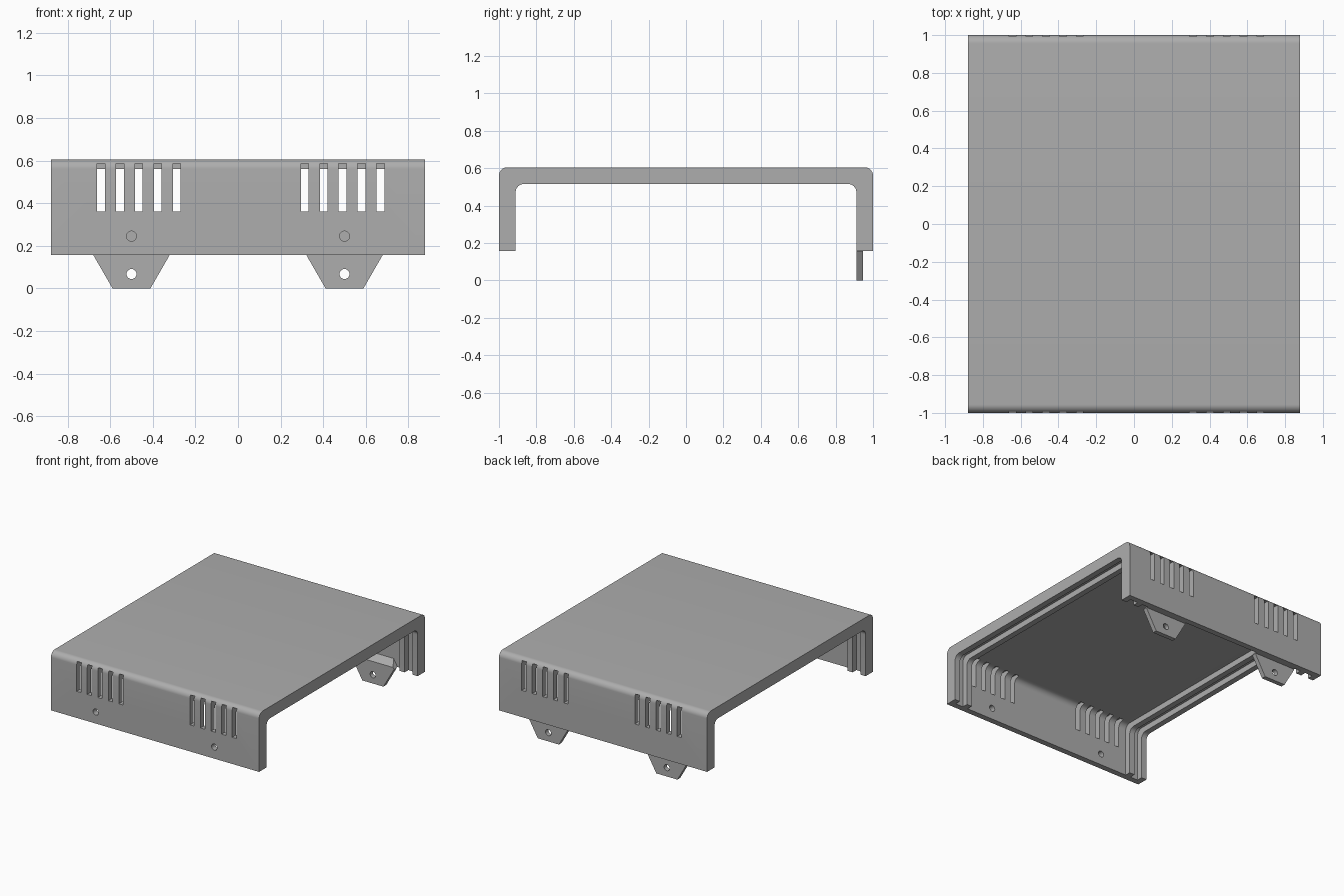
import bpy, bmesh, math
from mathutils import Vector

if "Cube" in bpy.data.objects:
    bpy.data.objects.remove(bpy.data.objects["Cube"])

HALF_X, TOP, RIM_Z = 0.878, 0.605, 0.157
WALL, FILLET = 0.0445, 0.0445
HEX_R = 0.178

grey = bpy.data.materials.new("plain grey")
grey.use_nodes = True
COLOUR = (0.42, 0.42, 0.42, 1)
grey.diffuse_color = COLOUR
grey.node_tree.nodes["Principled BSDF"].inputs["Base Color"].default_value = COLOUR


def prism(name, outline, direction):
    """Solid made by extruding a closed 3D outline along a direction."""
    bm = bmesh.new()
    face = bm.faces.new([bm.verts.new(p) for p in outline])
    ext = bmesh.ops.extrude_face_region(bm, geom=[face])
    moved = [v for v in ext["geom"] if isinstance(v, bmesh.types.BMVert)]
    bmesh.ops.translate(bm, verts=moved, vec=direction)
    bmesh.ops.recalc_face_normals(bm, faces=bm.faces)
    mesh = bpy.data.meshes.new(name)
    bm.to_mesh(mesh)
    bm.free()
    mesh.materials.append(grey)
    obj = bpy.data.objects.new(name, mesh)
    bpy.context.collection.objects.link(obj)
    return obj


def rounded_block(name, half_y, top, bottom, x0, x1):
    """Long block with its two upper edges rounded."""
    pts = [(x0, -half_y, bottom), (x0, half_y, bottom)]
    for side, start in ((1, 0), (-1, 90)):
        for i in range(11):
            a = math.radians(start + i * 9)
            pts.append((x0, side * (half_y - FILLET) + FILLET * math.cos(a),
                        top - FILLET + FILLET * math.sin(a)))
    return prism(name, pts, (x1 - x0, 0, 0))


def box(name, x0, x1, y0, y1, z0, z1):
    return prism(name, [(x0, y0, z0), (x1, y0, z0), (x1, y1, z0), (x0, y1, z0)],
                 (0, 0, z1 - z0))


def ring(x, y, z, r, count):
    return [(x + r * math.cos(math.tau * i / count), y,
             z + r * math.sin(math.tau * i / count)) for i in range(count)]


def cut(target, cutter):
    cutter.hide_render = True
    mod = target.modifiers.new("cut", "BOOLEAN")
    mod.operation, mod.solver, mod.object = "DIFFERENCE", "EXACT", cutter
    bpy.context.view_layer.objects.active = target
    bpy.ops.object.modifier_apply(modifier=mod.name)
    bpy.data.objects.remove(cutter)


def smooth(obj):
    bpy.ops.object.select_all(action="DESELECT")
    obj.select_set(True)
    bpy.context.view_layer.objects.active = obj
    bpy.ops.object.shade_smooth_by_angle(angle=math.radians(30))


# Cover shell, opened to the depth of the panel rails
cover = rounded_block("cover", 1, TOP, RIM_Z, -HALF_X, HALF_X)
cut(cover, rounded_block("opening", 1 - 2 * WALL, TOP - 2 * WALL, -0.2, -1, 1))

# Panel grooves at both ends and the thin-walled middle, leaving the rails
for x0, x1 in ((0.769, 0.834), (-0.834, -0.769), (-0.725, 0.725)):
    cut(cover, rounded_block("recess", 1 - WALL, TOP - WALL, -0.2, x0, x1))

# Vent slots, two groups of five in each wall
for side in (-1, 1):
    for first in (-0.643, 0.313):
        for i in range(5):
            x = first + i * 0.0889
            y0, y1 = sorted((side * 0.905, side * 1.1))
            cut(cover, box("slot", x - 0.018, x + 0.018, y0, y1, 0.36, 0.585))

# Screw holes in the front wall
for x in (-0.5, 0.5):
    cut(cover, prism("hole", ring(x, -1.1, 0.245, 0.0235, 32), (0, 0.25, 0)))
smooth(cover)

# Hexagonal fixing tabs behind the back wall, with sloped tops
for name, x in (("right_tab", -0.5), ("left_tab", 0.5)):
    inner = 1 - 2 * WALL
    tab = prism(name, ring(x, inner, 0.154, HEX_R, 6), (0, 0.05, 0))
    bm = bmesh.new()
    bm.from_mesh(tab.data)
    res = bmesh.ops.bisect_plane(bm, geom=bm.verts[:] + bm.edges[:] + bm.faces[:],
                                 plane_co=Vector((x, inner, 0.168)),
                                 plane_no=Vector((0, -1, 1)), clear_outer=True)
    rim = [e for e in res["geom_cut"] if isinstance(e, bmesh.types.BMEdge)]
    bmesh.ops.contextual_create(bm, geom=rim)
    bmesh.ops.recalc_face_normals(bm, faces=bm.faces)
    bm.to_mesh(tab.data)
    bm.free()
    cut(tab, box("clearance", x - 0.3, x + 0.3, 0.945, 1.1, -0.1, RIM_Z))
    cut(tab, prism("hole", ring(x, 0.8, 0.067, 0.0235, 32), (0, 0.3, 0)))
    smooth(tab)
